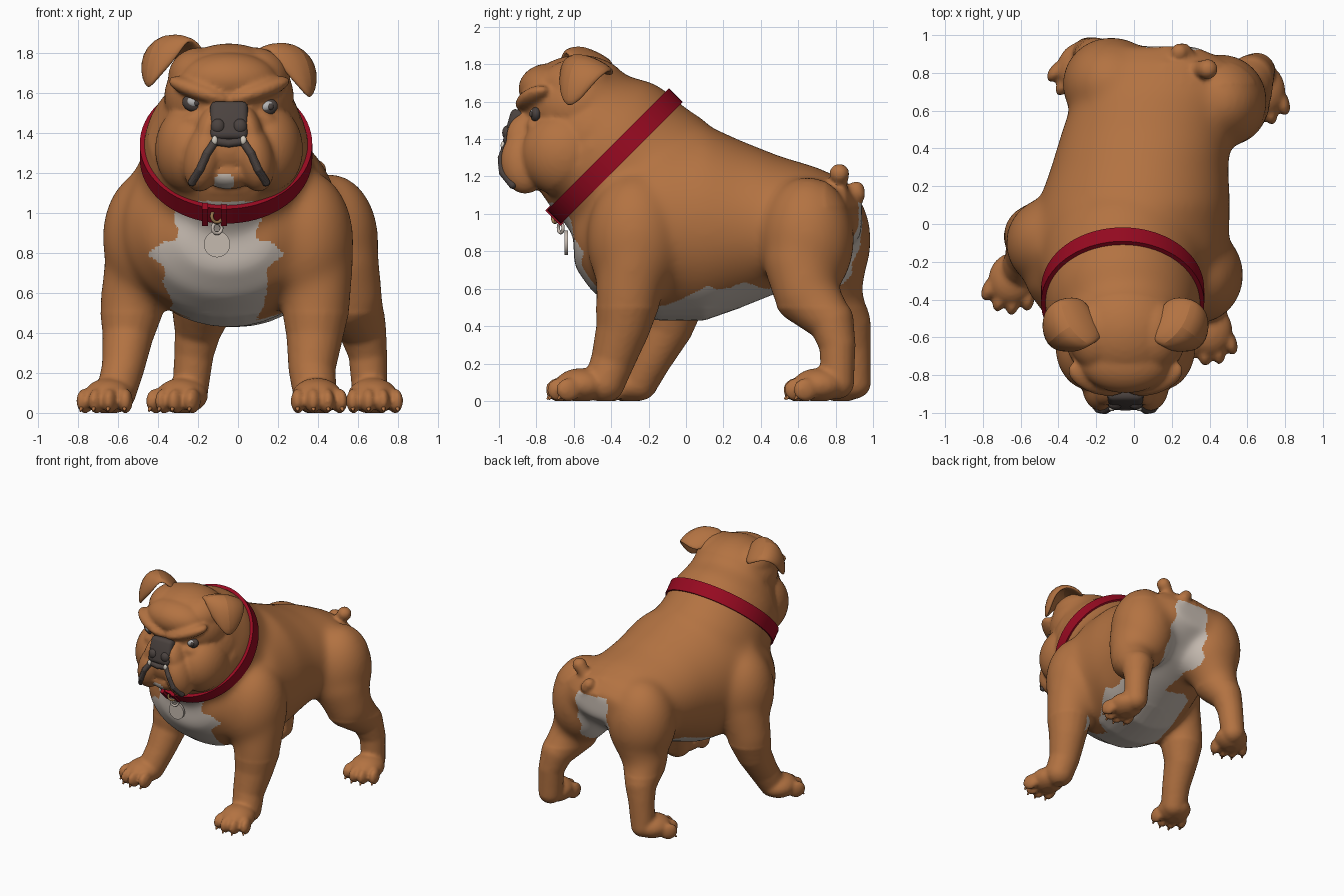
import bpy, bmesh, math
from mathutils import Vector, Matrix, Euler
from mathutils.bvhtree import BVHTree

cube = bpy.data.objects.get("Cube")
if cube:
    bpy.data.objects.remove(cube, do_unlink=True)


def material(name, r, g, b):
    mat = bpy.data.materials.new(name)
    mat.use_nodes = True
    mat.diffuse_color = (r, g, b, 1)
    shader = next(n for n in mat.node_tree.nodes if n.type == 'BSDF_PRINCIPLED')
    shader.inputs["Base Color"].default_value = (r, g, b, 1)
    shader.inputs["Roughness"].default_value = 0.8
    return mat


tan = material("tan fur", .45, .17, .054)
cream = material("cream fur", .58, .51, .45)
dark = material("dark skin", .07, .055, .05)
red = material("red leather", .31, .003, .015)
metal = material("pale metal", .56, .49, .43)
brass = material("brass", .35, .2, .08)
eye_white = material("eye white", .45, .45, .45)
tooth_white = material("tooth", .65, .6, .52)


def make(name, bm, *mats):
    bmesh.ops.recalc_face_normals(bm, faces=bm.faces)
    mesh = bpy.data.meshes.new(name)
    bm.to_mesh(mesh)
    bm.free()
    for mat in mats:
        mesh.materials.append(mat)
    mesh.shade_smooth()
    mesh.set_sharp_from_angle(angle=math.radians(50))
    obj = bpy.data.objects.new(name, mesh)
    bpy.context.scene.collection.objects.link(obj)
    return obj


def blob(bm, loc, size, rot=(0, 0, 0), detail=4):
    matrix = Matrix.LocRotScale(Vector(loc), Euler(rot), Vector(size))
    bmesh.ops.create_icosphere(bm, subdivisions=detail, radius=1, matrix=matrix)


def limb(bm, points, steps=7, detail=3):
    # chain of spheres with interpolated radius along a path of (x, y, z, radius)
    for start, end in zip(points, points[1:]):
        a, b = Vector(start), Vector(end)
        for i in range(steps + 1):
            p = a.lerp(b, i / steps)
            blob(bm, p[:3], (p[3],) * 3, detail=detail)


def loft(bm, rings, closed=False):
    rows = [[bm.verts.new(p) for p in ring] for ring in rings]
    pairs = list(zip(rows, rows[1:]))
    if closed:
        pairs.append((rows[-1], rows[0]))
    else:
        bm.faces.new(rows[0])
        bm.faces.new(rows[-1])
    for a, b in pairs:
        for i in range(len(a)):
            j = (i + 1) % len(a)
            bm.faces.new((a[i], a[j], b[j], b[i]))


def circle(count=40):
    for i in range(count):
        angle = math.tau * i / count
        yield math.cos(angle), math.sin(angle)


MID = -.045          # centre line of the head
body = bmesh.new()

# Torso: y, centre x, half width, bottom, top
torso = [(-.6, -.06, .22, .72, 1.02), (-.5, -.06, .40, .58, 1.2),
         (-.35, -.06, .51, .48, 1.35), (-.15, -.05, .55, .43, 1.48),
         (.1, 0, .51, .43, 1.48), (.3, .03, .47, .5, 1.39),
         (.5, .07, .45, .58, 1.31), (.7, .12, .43, .68, 1.25),
         (.85, .15, .37, .8, 1.18), (.94, .12, .22, .88, 1.08)]
loft(body, [[(cx + w * c, y, (lo + hi) / 2 + (hi - lo) / 2 * s) for c, s in circle()]
            for y, cx, w, lo, hi in torso])

# Neck along the tilted collar axis: distance along axis, radius
tilt = Matrix.LocRotScale(Vector((-.06, -.38, 1.31)), Euler((math.pi / 4, 0, 0)), None)
neck = [(-.36, .46), (-.2, .465), (-.08, .44), (.06, .43), (.14, .41), (.26, .34)]
loft(body, [[tilt @ Vector((.96 * r * c, 1.02 * r * s, t)) for c, s in circle()]
            for t, r in neck])

# Shoulders and haunches
blob(body, (-.42, -.1, .88), (.26, .25, .35))
blob(body, (.33, -.27, .86), (.25, .26, .36))
blob(body, (-.12, .74, .86), (.26, .25, .34))
blob(body, (.46, .65, .86), (.245, .25, .34))

# Legs
limb(body, [(-.48, -.06, .75, .19), (-.53, -.06, .55, .165), (-.55, -.09, .4, .13),
            (-.575, -.18, .23, .108), (-.61, -.25, .1, .1)])
limb(body, [(.38, -.28, .75, .2), (.39, -.31, .55, .175), (.385, -.335, .4, .145),
            (.37, -.39, .22, .118), (.385, -.435, .1, .11)])
limb(body, [(.5, .62, .75, .21), (.55, .64, .58, .175), (.62, .775, .43, .122),
            (.65, .81, .3, .098), (.66, .81, .1, .09)])
limb(body, [(-.12, .76, .75, .21), (-.17, .77, .58, .17), (-.2, .87, .42, .118),
            (-.22, .89, .3, .1), (-.24, .9, .1, .09)])

# Feet with four toes each, and claws
claws = bmesh.new()
for x, y, yaw in ((-.645, -.29, -.25), (.395, -.56, .12), (.675, .71, .1), (-.28, .83, -.5)):
    place = Matrix.LocRotScale(Vector((x, y, 0)), Euler((0, 0, yaw)), None)
    blob(body, place @ Vector((0, 0, .085)), (.125, .14, .09), (0, 0, yaw))
    for side in (-1.5, -.5, .5, 1.5):
        reach = -.12 if abs(side) < 1 else -.08
        turn = yaw + side * .12
        blob(body, place @ Vector((side * .07, reach, .06)), (.036, .07, .064), (0, 0, turn), 3)
        tip = place @ Vector((side * .075, reach - .05, .02))
        bmesh.ops.create_cone(claws, cap_ends=True, segments=8, radius1=.014, radius2=.005,
                              depth=.03, matrix=Matrix.LocRotScale(
                                  tip, Euler((math.radians(140), 0, turn)), None))
make("claws", claws, tan)

# Screw tail
limb(body, [(.31, .82, 1.06, .06), (.26, .91, 1.1, .048), (.24, .91, 1.13, .046)], 4)
limb(body, [(.33, .81, 1.12, .05), (.37, .82, 1.19, .048), (.39, .82, 1.215, .054)], 4)

# Skull, nape, forehead, muzzle and chin
blob(body, (MID, -.45, 1.4), (.37, .39, .36))
blob(body, (MID, -.57, 1.58), (.325, .31, .27))
blob(body, (MID, -.73, 1.67), (.24, .165, .135))
blob(body, (MID, -.80, 1.33), (.2, .17, .17))
blob(body, (MID, -.84, 1.2), (.13, .11, .08))
for side in (-1, 1):
    # Temple, cheek, flew, fold beside the nose, brow, and fold under the eye
    blob(body, (MID + side * .145, -.58, 1.68), (.16, .2, .15))
    blob(body, (MID + side * .185, -.65, 1.32), (.185, .23, .23))
    blob(body, (MID + side * .125, -.86, 1.28), (.1, .13, .175), (0, side * -.2, 0))
    blob(body, (MID + side * .105, -.86, 1.42), (.06, .1, .13), (-.25, side * -.3, 0))
    blob(body, (MID + side * .15, -.815, 1.615), (.17, .085, .05), (0, side * -.32, side * .35))
    blob(body, (MID + side * .17, -.77, 1.465), (.1, .08, .05), (0, side * .4, side * .4))

# Fuse everything into one skin
raw = make("fused_body", body, tan)
remesh = raw.modifiers.new("Fuse", 'REMESH')
remesh.mode = 'VOXEL'
remesh.voxel_size = .014
soften = raw.modifiers.new("Soften", 'SMOOTH')
soften.factor = .5
soften.iterations = 4
bpy.context.view_layer.update()
skin = bpy.data.meshes.new_from_object(raw.evaluated_get(bpy.context.evaluated_depsgraph_get()))
bpy.data.objects.remove(raw, do_unlink=True)
fused = bmesh.new()
fused.from_mesh(skin)
bpy.data.meshes.remove(skin)

# Blend the muscles of trunk and nape, and keep the soles flat
trunk = [v for v in fused.verts if v.co.z > .5
         and v.co.z - v.co.y < (2.15 if v.co.y > -.5 else 1.85)
         and not (v.co.y > .74 and v.co.z > 1.04 and v.co.x > .15)]
for i in range(36):
    bmesh.ops.smooth_vert(fused, verts=trunk, factor=.5,
                          use_axis_x=True, use_axis_y=True, use_axis_z=True)
for v in fused.verts:
    v.co.z = max(v.co.z, 0)
fused.normal_update()
surface = BVHTree.FromBMesh(fused)


def is_cream(c, n):
    ripple = .012 * math.sin(c.z * 40) + .01 * math.sin(c.y * 25)
    if c.y < -.85:                                   # chin spot
        return math.hypot(c.x + .07, c.z - 1.155) < .048
    if c.y < -.2 and c.z < 1.06 and n.y < .3:        # chest
        half = .215 if c.z > .86 else .34 - abs(c.z - .79) if c.z > .7 else .25
        half -= max(0, .6 - c.z) * .4
        return c.z > .4 and abs(c.x + .105) < half + ripple
    if -.2 <= c.y < .45 and c.z > .38:               # belly
        edge = min(.47 + .5 * (c.y + .18), .62)
        return c.z < edge + ripple and n.z < -.1 and abs(c.x - .03 - .2 * c.y) < .34
    return c.y >= .45 and .5 < c.z < 1.06 and abs(c.x - .2) < .155 + ripple and n.z < .5


for f in fused.faces:
    f.material_index = int(is_cream(f.calc_center_median(), f.normal))
make("body", fused, tan, cream)


def on_face(x, z, lift=0):
    hit = surface.ray_cast(Vector((x, -2, z)), Vector((0, 1, 0)))[0]
    return Vector((x, hit.y - lift, z))


# Ears: base, fold, flap and tip rows
ear_rows = [[(.1, -.6, 1.78), (.16, -.5, 1.79), (.21, -.38, 1.72)],
            [(.19, -.65, 1.85), (.32, -.55, 1.88), (.36, -.38, 1.78)],
            [(.24, -.68, 1.74), (.41, -.64, 1.79), (.44, -.46, 1.73)],
            [(.375, -.66, 1.61), (.405, -.63, 1.555), (.425, -.56, 1.61)]]
for name, side, raise_by in (("left_ear", 1, 0), ("right_ear", -1, .05)):
    bm = bmesh.new()
    grid = [[bm.verts.new((MID + side * x, y, z + (raise_by if i else 0))) for x, y, z in row]
            for i, row in enumerate(ear_rows)]
    for a, b in zip(grid, grid[1:]):
        for i in range(2):
            bm.faces.new((a[i], a[i + 1], b[i + 1], b[i]))
    ear = make(name, bm, tan)
    thick = ear.modifiers.new("Thickness", 'SOLIDIFY')
    thick.thickness = .045
    thick.offset = 0
    rounding = ear.modifiers.new("Round", 'SUBSURF')
    rounding.levels = rounding.render_levels = 2

# Sunken eyes with dark rims
for name, x, z in (("right", -.225, 1.55), ("left", .145, 1.53)):
    spot = on_face(x, z)
    slant = .3 if x < MID else -.3
    for part, mat, shift, size in (("eye_rim", dark, (0, .014, 0), (.056, .03, .042)),
                                   ("eyeball", eye_white, (0, .008, .006), (.038, .03, .028)),
                                   ("iris", dark, (.018, -.012, .004), (.015, .012, .017))):
        bm = bmesh.new()
        blob(bm, spot + Vector(shift), size, (0, slant, 0), 3)
        make(name + "_" + part, bm, mat)

# Flat wedge nose with nostrils
nose = bmesh.new()
lean = Matrix.LocRotScale(Vector((MID, -.9, 1.455)), Euler((-.28, 0, 0)), None)
bmesh.ops.create_cube(nose, size=1, matrix=lean @ Matrix.Diagonal((.19, .12, .2, 1)))
bmesh.ops.bevel(nose, geom=nose.edges[:], offset=.03, segments=3, profile=.5, affect='EDGES')
for side in (-1, 1):
    blob(nose, lean @ Vector((side * .055, -.045, -.035)), (.036, .03, .04), detail=3)
make("nose", nose, dark)

# Drooping lip line
lip = bmesh.new()
half = [(0, 1.35), (.07, 1.36), (.11, 1.3), (.145, 1.22), (.185, 1.155)]
for side in (-1, 1):
    limb(lip, [(*on_face(MID + side * x, z), .021) for x, z in half], 12, 2)
make("lips", lip, dark)

# Lower teeth
teeth = bmesh.new()
for side in (-1, 1):
    blob(teeth, on_face(MID + side * .072, 1.365, .018), (.016, .012, .024), detail=2)
make("teeth", teeth, tooth_white)

# Collar band
band = bmesh.new()
profile = [(-.02, -.052), (.02, -.052), (.02, .052), (-.02, .052)]
loft(band, [[tilt @ Vector(((.412 + d) * c, (.44 + d) * s, h)) for d, h in profile]
            for c, s in circle(72)], closed=True)
make("collar", band, red)

# Collar keepers, ring and hanging tag
keepers = bmesh.new()
for x in (-.105, -.01):
    matrix = tilt @ Matrix.LocRotScale(Vector((x, -.447, 0)), None, Vector((.03, .045, .116)))
    bmesh.ops.create_cube(keepers, size=1, matrix=matrix)
make("collar_keepers", keepers, red)
for name, mat, z, y, radius in (("collar_ring", brass, .985, -.70, .03),
                                ("tag_ring", metal, .925, -.67, .026)):
    bpy.ops.mesh.primitive_torus_add(location=(-.105, y, z), major_radius=radius,
                                     minor_radius=.009, major_segments=24, minor_segments=8,
                                     rotation=(math.pi / 2, 0, .5))
    bpy.context.object.name = name
    bpy.context.object.data.materials.append(mat)
    bpy.context.object.data.shade_smooth()
tag = bmesh.new()
bmesh.ops.create_cone(tag, cap_ends=True, segments=32, radius1=.066, radius2=.066, depth=.018,
                      matrix=Matrix.LocRotScale(Vector((-.105, -.64, .845)),
                                                Euler((math.radians(90), 0, 0)), None))
make("tag", tag, metal)
